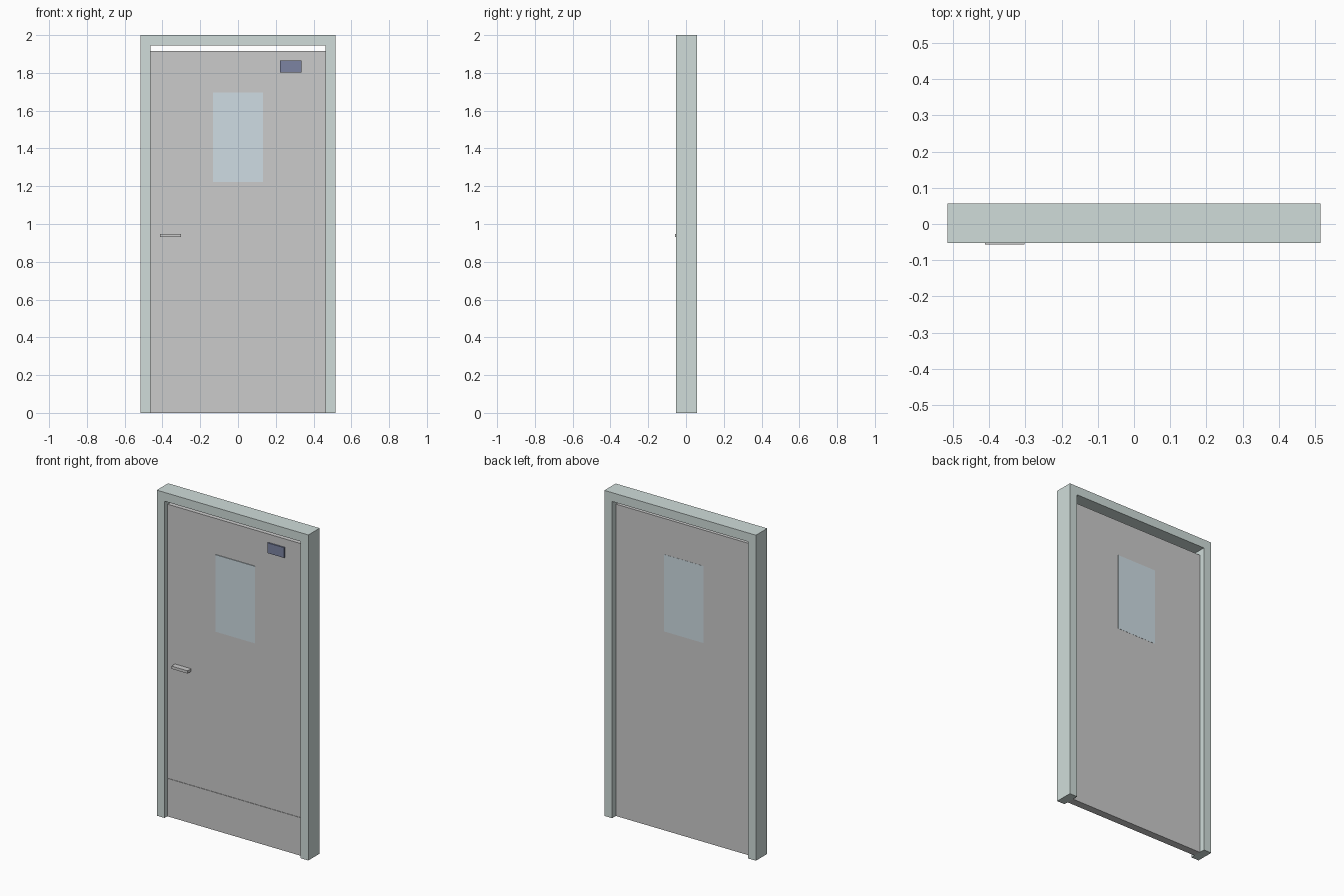
import bpy
import bmesh

if "Cube" in bpy.data.objects:
    bpy.data.objects.remove(bpy.data.objects["Cube"])


def material(name, rgb):
    m = bpy.data.materials.new(name)
    m.diffuse_color = (*rgb, 1.0)
    m.use_nodes = True
    m.node_tree.nodes["Principled BSDF"].inputs["Base Color"].default_value = m.diffuse_color
    return m


def add_object(name, bm, mat=None):
    bmesh.ops.recalc_face_normals(bm, faces=bm.faces)
    mesh = bpy.data.meshes.new(name)
    bm.to_mesh(mesh)
    bm.free()
    obj = bpy.data.objects.new(name, mesh)
    bpy.context.collection.objects.link(obj)
    if mat:
        mesh.materials.append(mat)
    return obj


def box(name, x, y, z, mat=None):
    """Box from (min, max) pairs on each axis."""
    bm = bmesh.new()
    bmesh.ops.create_cube(bm, size=1.0)
    for v in bm.verts:
        v.co = [r[0] if c < 0 else r[1] for c, r in zip(v.co, (x, y, z))]
    return add_object(name, bm, mat)


def extrude_profile(name, points, y, mat=None):
    """Extrude an XZ outline from y[0] to y[1]."""
    bm = bmesh.new()
    face = bm.faces.new([bm.verts.new((px, y[0], pz)) for px, pz in points])
    ext = bmesh.ops.extrude_face_region(bm, geom=[face])
    moved = [g for g in ext["geom"] if isinstance(g, bmesh.types.BMVert)]
    bmesh.ops.translate(bm, verts=moved, vec=(0, y[1] - y[0], 0))
    return add_object(name, bm, mat)


frame_paint = material("frame_paint", (0.63, 0.72, 0.70))
glass_blue = material("glass_blue", (0.62, 0.72, 0.77))
plate_blue = material("plate_blue", (0.20, 0.23, 0.36))
door_grey = material("door_grey", (0.63, 0.63, 0.63))

OUT, INN, TOP, HEAD = 0.515, 0.462, 2.0, 1.946
FRONT, BACK = -0.023, 0.021  # door leaf faces

# Door frame: two jambs and a header as one arch
extrude_profile("door_frame",
                [(-OUT, 0), (-OUT, TOP), (OUT, TOP), (OUT, 0),
                 (INN, 0), (INN, HEAD), (-INN, HEAD), (-INN, 0)],
                (-0.053, 0.057), frame_paint)

# Door leaf, with a gap below the header
box("door_leaf", (-INN, INN), (FRONT, BACK), (0, 1.916), door_grey)

# Kick plate on the front
box("kick_plate", (-INN, INN), (FRONT - 0.003, FRONT), (0, 0.233), door_grey)

# Window pane passing through the leaf
box("window_pane", (-0.133, 0.133), (FRONT - 0.004, BACK + 0.001),
    (1.222, 1.695), glass_blue)

# Small plate in the upper corner
box("corner_plate", (0.222, 0.335), (FRONT - 0.008, FRONT),
    (1.802, 1.865), plate_blue)

# Pull handle
box("handle", (-0.412, -0.303), (-0.057, FRONT), (0.931, 0.948))
